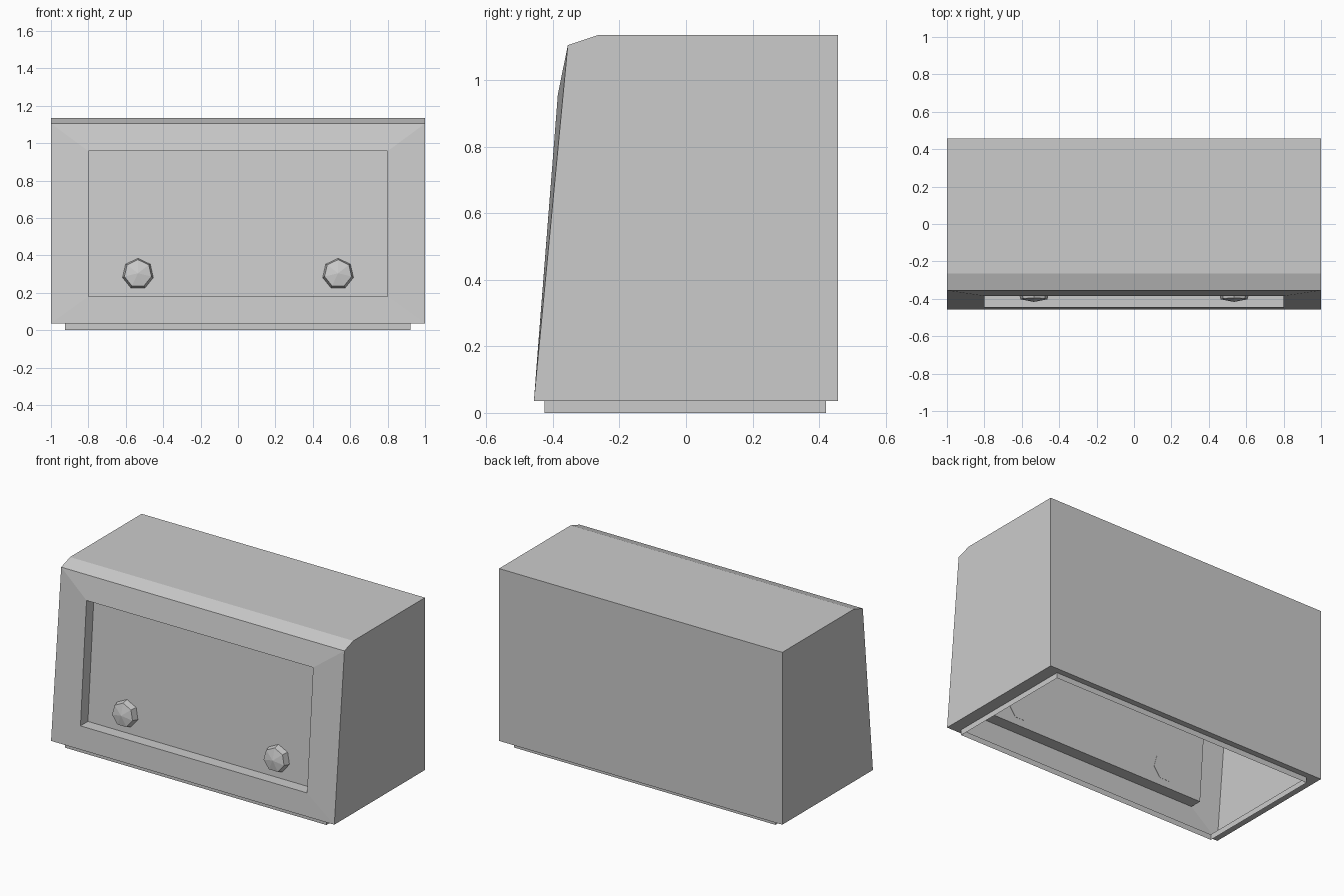
import bpy
import bmesh
import math
from mathutils import Matrix, Vector

if "Cube" in bpy.data.objects:
    bpy.data.objects.remove(bpy.data.objects["Cube"], do_unlink=True)

grey = bpy.data.materials.new("plain_grey")
grey.use_nodes = True
colour = (0.6, 0.6, 0.6, 1.0)
grey.diffuse_color = colour
grey.node_tree.nodes["Principled BSDF"].inputs["Base Color"].default_value = colour


def finish(bm, name):
    """Turn a bmesh into a named, flat-shaded object."""
    mesh = bpy.data.meshes.new(name)
    bm.to_mesh(mesh)
    bm.free()
    mesh.materials.append(grey)
    obj = bpy.data.objects.new(name, mesh)
    bpy.context.collection.objects.link(obj)
    return obj


def ring(bm, points):
    return [bm.verts.new(p) for p in points]


def bridge(bm, a, b, closed=True):
    """Join two matching vertex rows with quads."""
    n = len(a)
    for i in range(n if closed else n - 1):
        j = (i + 1) % n
        bm.faces.new((a[i], a[j], b[j], b[i]))


# Cabinet: side profile (y, z) swept across the width, front and bottom left open
profile = [(-0.457, 0.035), (-0.355, 1.105), (-0.265, 1.135), (0.457, 1.135), (0.457, 0.035)]
bm = bmesh.new()
right, left = [ring(bm, [(x, y, z) for y, z in profile]) for x in (-1, 1)]
bridge(bm, right[1:], left[1:], closed=False)
bm.faces.new(right)
bm.faces.new(left[::-1])

# Bulging front frame, recess walls and sunken panel
window = [(-0.8, -0.446, 0.18), (0.8, -0.446, 0.18), (0.8, -0.385, 0.957), (-0.8, -0.385, 0.957)]
depth = Vector((0, 0.075, 0))
outer = [right[0], left[0], left[1], right[1]]
inner = ring(bm, window)
sunk = ring(bm, [Vector(p) + depth for p in window])
bridge(bm, outer, inner)
bridge(bm, inner, sunk)
bm.faces.new(sunk)

# Bottom ledge stepping in to a short open skirt
rim = [right[0], left[0], left[4], right[4]]
corners = [(-0.925, -0.425), (0.922, -0.425), (0.922, 0.42), (-0.925, 0.42)]
skirt_top, skirt_foot = [ring(bm, [(x, y, z) for x, y in corners]) for z in (0.035, 0)]
bridge(bm, rim, skirt_top)
bridge(bm, skirt_top, skirt_foot)
bmesh.ops.recalc_face_normals(bm, faces=bm.faces[:])
finish(bm, "cabinet")

# Seven-sided knobs, square to the leaning panel
low, high = Vector(window[0]), Vector(window[3])
lean = math.atan2(high.y - low.y, high.z - low.z)
knob_z = 0.3
knob_y = low.y + depth.y + (knob_z - low.z) * math.tan(lean)
for side, x in (("right", -0.535), ("left", 0.535)):
    bm = bmesh.new()
    bmesh.ops.create_cone(bm, cap_ends=True, segments=7, radius1=0.085, radius2=0.074,
                          depth=0.042, matrix=Matrix.Translation((0, 0, 0.019)))
    cap = max(bm.faces, key=lambda f: f.calc_center_median().z)
    peak = bmesh.ops.poke(bm, faces=[cap])["verts"][0]
    peak.co.z += 0.015
    bm.transform(Matrix.Translation((x, knob_y, knob_z))
                 @ Matrix.Rotation(math.pi / 2 - lean, 4, "X"))
    finish(bm, side + "_knob")
